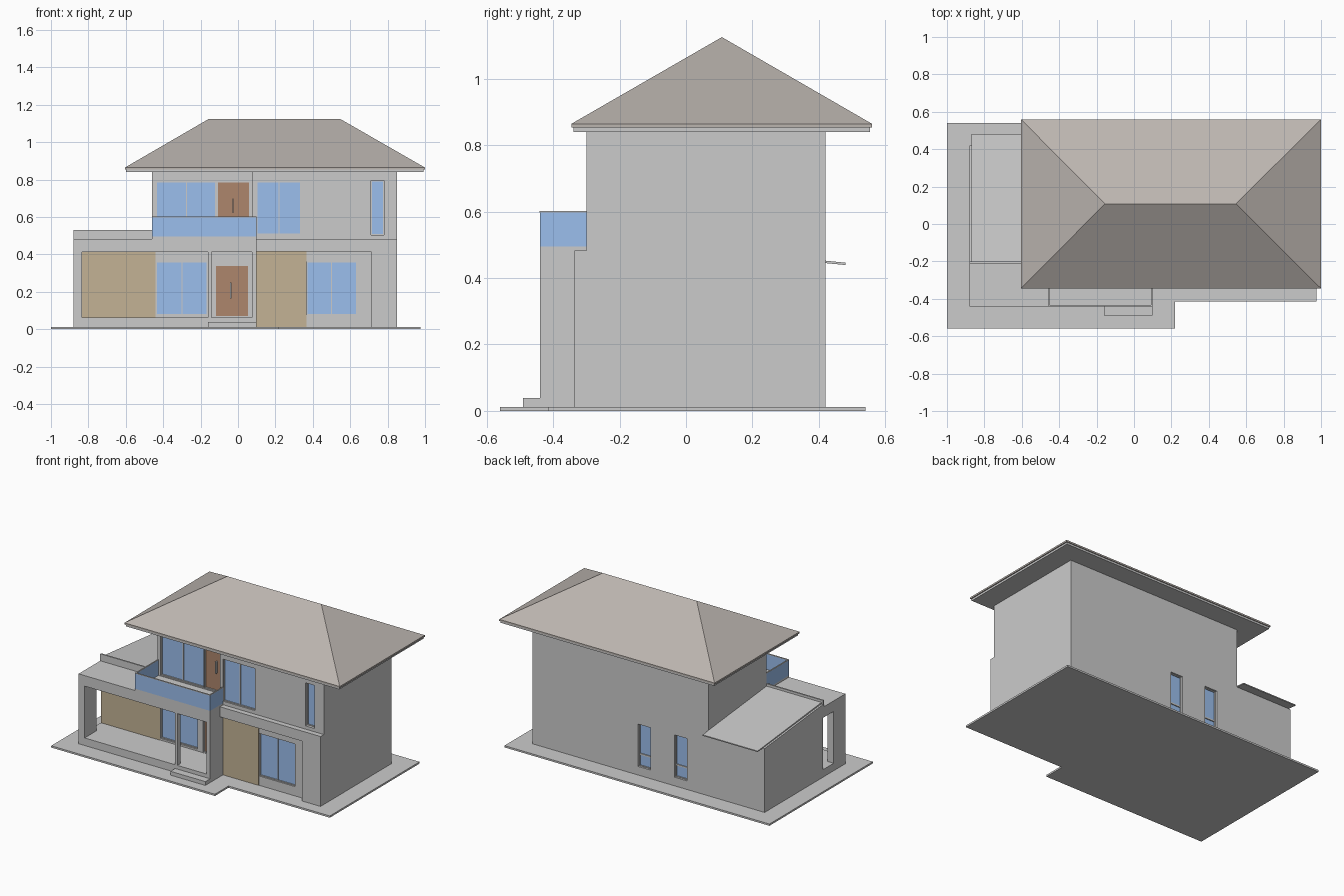
import bpy, bmesh

if "Cube" in bpy.data.objects:
    bpy.data.objects.remove(bpy.data.objects["Cube"])


def material(name, rgb):
    m = bpy.data.materials.new(name)
    m.diffuse_color = (*rgb, 1)
    m.use_nodes = True
    m.node_tree.nodes["Principled BSDF"].inputs["Base Color"].default_value = m.diffuse_color
    return m


GLASS = material("glass_blue", (0.33, 0.52, 0.85))
WOOD = material("door_brown", (0.42, 0.24, 0.15))
TAN = material("wall_tan", (0.55, 0.45, 0.30))
ROOF = material("roof_tile", (0.50, 0.46, 0.43))


def finish(bm, name, mat=None):
    bmesh.ops.recalc_face_normals(bm, faces=bm.faces)
    me = bpy.data.meshes.new(name)
    bm.to_mesh(me)
    bm.free()
    ob = bpy.data.objects.new(name, me)
    bpy.context.collection.objects.link(ob)
    if mat:
        me.materials.append(mat)
    return ob


def add_box(bm, x0, x1, y0, y1, z0, z1):
    vs = bmesh.ops.create_cube(bm, size=1)["verts"]
    for v in vs:
        v.co = (x1 if v.co.x > 0 else x0, y1 if v.co.y > 0 else y0, z1 if v.co.z > 0 else z0)


def box(name, *dims, mat=None):
    return boxes(name, [dims], mat)


def boxes(name, dims_list, mat=None):
    bm = bmesh.new()
    for d in dims_list:
        add_box(bm, *d)
    return finish(bm, name, mat)


def prism(name, pts, vec, mat=None):
    bm = bmesh.new()
    f = bm.faces.new([bm.verts.new(p) for p in pts])
    top = bmesh.ops.extrude_face_region(bm, geom=[f])["geom"]
    bmesh.ops.translate(bm, vec=vec, verts=[g for g in top if isinstance(g, bmesh.types.BMVert)])
    return finish(bm, name, mat)


cutters = []


def opening(name, x0, x1, z0, z1, y, inward=1, mids=(), rails=(), mat=GLASS, depth=0.02):
    """Recessed window or door in a wall at y; inward is the direction into the wall."""
    def span(a, b):
        return tuple(sorted((y + inward * a, y + inward * b)))
    cutters.append((x0, x1, *span(-0.02, depth), z0, z1))
    box(name + "_panel", x0, x1, *span(depth - 0.006, depth + 0.002), z0, z1, mat=mat)
    t, f = 0.005, span(depth - 0.012, depth)
    bars = [(x0, x0 + t, *f, z0, z1), (x1 - t, x1, *f, z0, z1),
            (x0, x1, *f, z0, z0 + t), (x0, x1, *f, z1 - t, z1)]
    bars += [(m - t / 2, m + t / 2, *f, z0, z1) for m in mids]
    bars += [(x0, x1, *f, r - t, r + t) for r in rails]
    boxes(name + "_frame", bars)


# ground slab with a wider front left part
prism("base_slab", [(-1, -0.56, 0), (0.22, -0.56, 0), (0.22, -0.415, 0), (0.975, -0.415, 0),
                    (0.975, 0.54, 0), (-1, 0.54, 0)], (0, 0, 0.012))

# two-storey body, front left set back behind the balcony
body = prism("main_walls", [(-0.46, -0.2, 0.01), (0.075, -0.2, 0.01), (0.075, -0.3, 0.01),
                            (0.85, -0.3, 0.01), (0.85, 0.42, 0.01), (-0.46, 0.42, 0.01)], (0, 0, 0.835))

# single-storey left wing, sloped sheet roof, parapet
prism("left_wing", [(-0.88, -0.2, 0.01), (-0.88, 0.42, 0.01), (-0.88, 0.42, 0.442),
                    (-0.88, -0.2, 0.502)], (0.42, 0, 0))
prism("wing_roof_sheet", [(-0.87, -0.2, 0.504), (-0.87, 0.48, 0.439), (-0.87, 0.48, 0.446),
                          (-0.87, -0.2, 0.514)], (0.41, 0, 0))
box("wing_parapet", -0.88, -0.46, -0.21, -0.2, 0.48, 0.53)

# ground floor frame on the right front
boxes("right_front_frame", [(0.1, 0.85, -0.335, -0.3, 0.415, 0.483),
                            (0.71, 0.85, -0.335, -0.3, 0.01, 0.415)])

# porch: floor, step, posts, roof slab
box("porch_floor", -0.88, 0.1, -0.44, -0.2, 0.01, 0.063)
box("porch_step", -0.16, 0.1, -0.49, -0.44, 0.01, 0.038)
box("porch_roof", -0.88, 0.1, -0.44, -0.2, 0.412, 0.483)
box("porch_left_pillar", -0.88, -0.835, -0.44, -0.315, 0.063, 0.412)
box("porch_middle_post", -0.16, -0.143, -0.44, -0.41, 0.063, 0.412)
box("porch_right_pier", 0.075, 0.1, -0.44, -0.3, 0.063, 0.412)

# balcony with glass railing on three sides
box("balcony_floor", -0.46, 0.1, -0.44, -0.2, 0.483, 0.495)
boxes("balcony_glass", [(-0.46, 0.1, -0.44, -0.433, 0.495, 0.597),
                        (-0.46, -0.453, -0.433, -0.2, 0.495, 0.597),
                        (0.093, 0.1, -0.433, -0.3, 0.495, 0.597)], GLASS)
boxes("balcony_rail", [(-0.46, 0.1, -0.441, -0.432, 0.597, 0.602),
                       (-0.46, -0.452, -0.432, -0.2, 0.597, 0.602),
                       (0.092, 0.1, -0.432, -0.3, 0.597, 0.602)])

# tan wall cladding
box("porch_cladding", -0.88, -0.44, -0.203, -0.2, 0.063, 0.412, mat=TAN)
box("right_cladding", 0.1, 0.365, -0.303, -0.3, 0.012, 0.415, mat=TAN)

# front windows and doors
opening("porch_window", -0.438, -0.163, 0.075, 0.362, -0.2, mids=(-0.3,))
opening("right_window", 0.367, 0.635, 0.075, 0.362, -0.3, mids=(0.5,))
opening("front_door", -0.122, 0.058, 0.065, 0.343, -0.2, mat=WOOD)
opening("balcony_window", -0.438, -0.117, 0.5, 0.79, -0.2, mids=(-0.275,))
opening("balcony_door", -0.113, 0.063, 0.5, 0.79, -0.2, mat=WOOD)
opening("upper_window", 0.1, 0.337, 0.507, 0.79, -0.3, mids=(0.22,))
opening("narrow_window", 0.712, 0.78, 0.505, 0.795, -0.3, depth=0.03)
boxes("door_handles", [(-0.043, -0.036, -0.2, -0.186, 0.165, 0.25),
                       (-0.03, -0.023, -0.2, -0.186, 0.62, 0.70)])

# narrow back windows
for i, x in enumerate((-0.30, -0.03)):
    opening(f"back_window_{i + 1}", x, x + 0.093, 0.07, 0.355, 0.42, inward=-1, rails=(0.15,), depth=0.025)

# cut all recesses into the walls
cutter = boxes("recess_cutter", cutters)
cutter.hide_render = True
cutter.hide_viewport = False
cutter.display_type = 'WIRE'
mod = body.modifiers.new("recesses", 'BOOLEAN')
mod.operation = 'DIFFERENCE'
mod.solver = 'EXACT'
mod.object = cutter
bpy.context.view_layer.objects.active = body
body.select_set(True)
bpy.ops.object.modifier_apply(modifier=mod.name)
bpy.data.objects.remove(cutter)

# soffit board and hip roof
box("soffit", -0.598, 0.993, -0.339, 0.554, 0.84, 0.853)
bm = bmesh.new()
for x in (-0.605, 1.0):
    for y in (-0.345, 0.56):
        for z in (0.853, 0.864):
            bm.verts.new((x, y, z))
for x in (-0.155, 0.545):
    bm.verts.new((x, 0.108, 1.125))
bmesh.ops.convex_hull(bm, input=bm.verts)
bmesh.ops.dissolve_limit(bm, angle_limit=0.01, verts=bm.verts, edges=bm.edges)
finish(bm, "hip_roof", ROOF)
